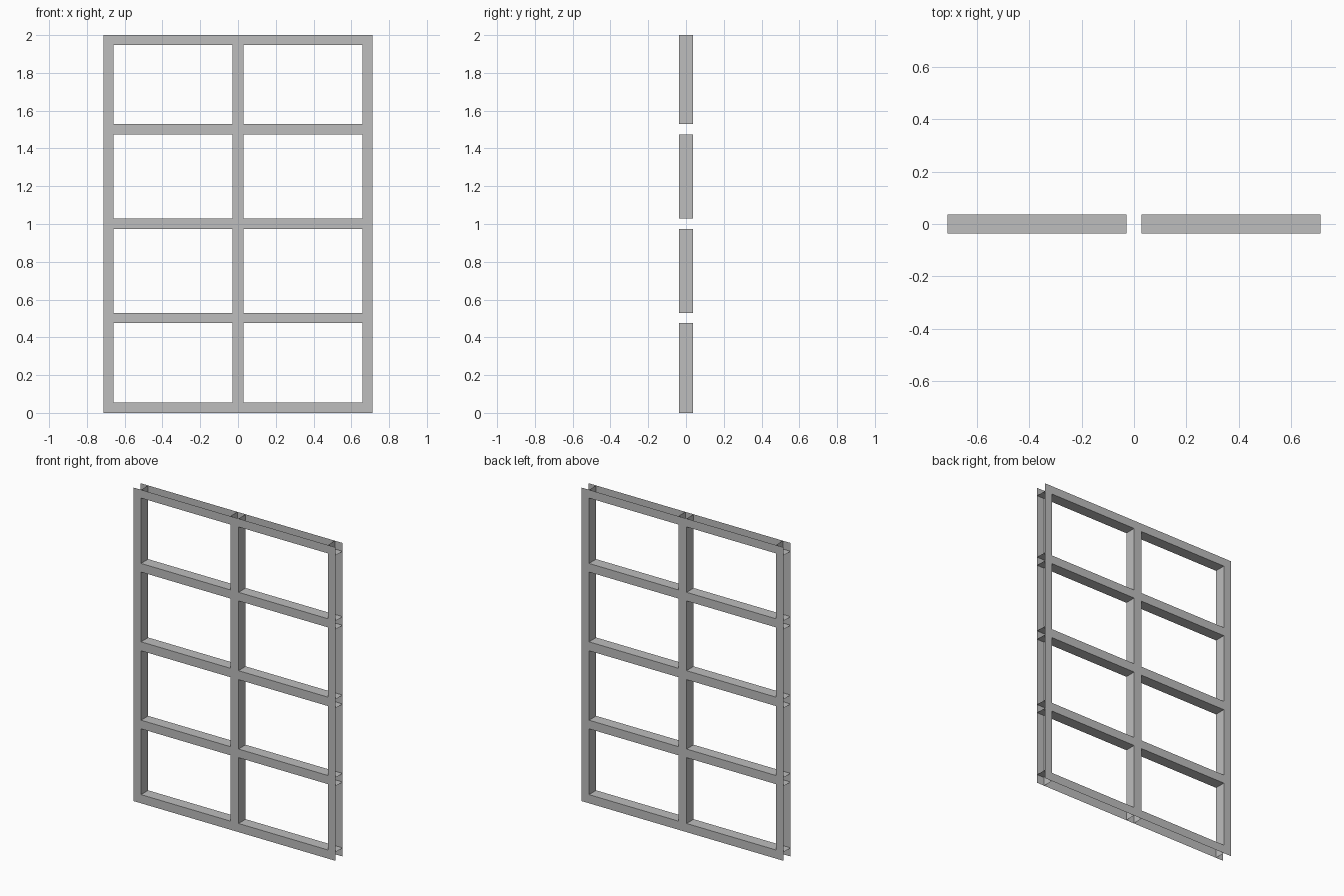
import bpy
import bmesh

cube = bpy.data.objects.get("Cube")
if cube:
    bpy.data.objects.remove(cube, do_unlink=True)

HALF_DEPTH = 0.036
# Grid lines: even-numbered gaps are bars, odd-numbered gaps are openings
XS = [-0.713, -0.659, -0.029, 0.029, 0.659, 0.713]
ZS = [0, 0.055, 0.475, 0.53, 0.973, 1.03, 1.475, 1.53, 1.947, 2]

grey = bpy.data.materials.new("frame grey")
grey.use_nodes = True
colour = (0.51, 0.51, 0.51, 1)
grey.diffuse_color = colour
grey.node_tree.nodes["Principled BSDF"].inputs["Base Color"].default_value = colour


def sheet_object(name, quads):
    """Join flat quads into one object, welding shared corners."""
    bm = bmesh.new()
    for corners in quads:
        bm.faces.new([bm.verts.new(c) for c in corners])
    bmesh.ops.remove_doubles(bm, verts=bm.verts, dist=0.0001)
    mesh = bpy.data.meshes.new(name)
    bm.to_mesh(mesh)
    bm.free()
    mesh.materials.append(grey)
    obj = bpy.data.objects.new(name, mesh)
    bpy.context.collection.objects.link(obj)


def spans(lines):
    return list(zip(lines, lines[1:]))


def lattice(y):
    """Flat window lattice facing away from the centre."""
    quads = []
    for i, (x0, x1) in enumerate(spans(XS)):
        for j, (z0, z1) in enumerate(spans(ZS)):
            if i % 2 and j % 2:
                continue
            q = [(x0, y, z0), (x1, y, z0), (x1, y, z1), (x0, y, z1)]
            quads.append(q if y < 0 else q[::-1])
    return quads


def opening_runs(lines):
    """Opening spans, with the end ones run out to the outer edge."""
    runs = [list(s) for s in spans(lines)[1::2]]
    runs[0][0], runs[-1][1] = lines[0], lines[-1]
    return runs


# Front and back lattices, open around the outer rim
sheet_object("front_lattice", lattice(-HALF_DEPTH))
sheet_object("back_lattice", lattice(HALF_DEPTH))

# Upright linings on both sides of each opening, facing into it
d = HALF_DEPTH
uprights = []
for i, x in enumerate(XS[1:-1]):
    for z0, z1 in opening_runs(ZS):
        q = [(x, -d, z0), (x, d, z0), (x, d, z1), (x, -d, z1)]
        uprights.append(q[::-1] if i % 2 else q)
sheet_object("upright_linings", uprights)

# Level linings below and above each opening, facing into it
levels = []
for j, z in enumerate(ZS[1:-1]):
    for x0, x1 in opening_runs(XS):
        q = [(x0, -d, z), (x1, -d, z), (x1, d, z), (x0, d, z)]
        levels.append(q[::-1] if j % 2 else q)
sheet_object("level_linings", levels)
